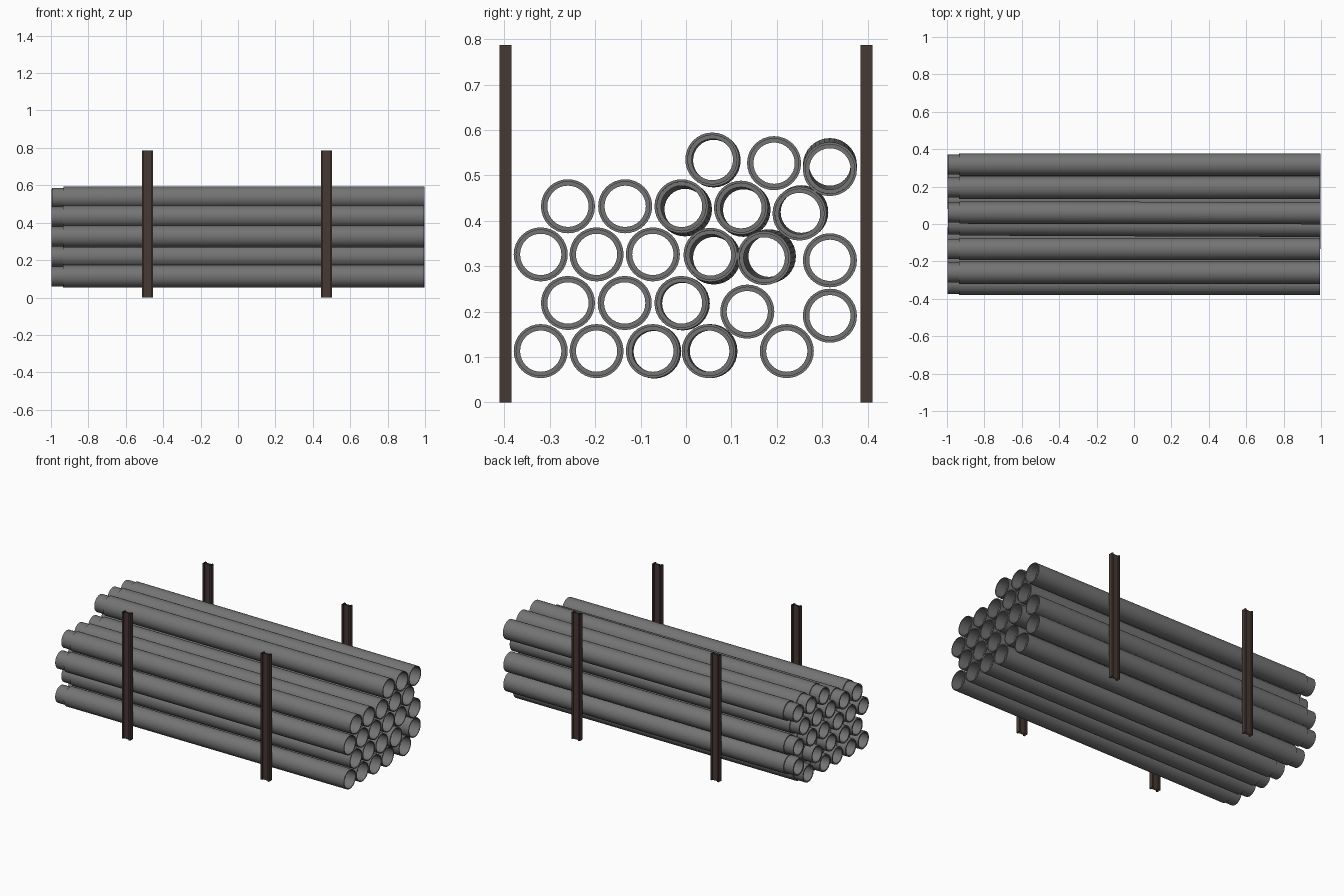
import bpy
import bmesh
import math
from mathutils import Vector

if "Cube" in bpy.data.objects:
    bpy.data.objects.remove(bpy.data.objects["Cube"])


def material(name, rgb):
    m = bpy.data.materials.new(name)
    m.diffuse_color = (*rgb, 1)
    m.use_nodes = True
    m.node_tree.nodes["Principled BSDF"].inputs["Base Color"].default_value = m.diffuse_color
    return m


GREY = material("pipe grey", (0.175, 0.175, 0.175))
BROWN = material("rusty brown", (0.062, 0.041, 0.033))


def finish(name, bm, mat):
    me = bpy.data.meshes.new(name)
    bm.to_mesh(me)
    bm.free()
    me.materials.append(mat)
    ob = bpy.data.objects.new(name, me)
    bpy.context.collection.objects.link(ob)
    return ob


# Lathe profile (x, radius): narrow spigot at -x, recessed socket at +x
R, SPIGOT, BORE = 0.0595, 0.0535, 0.0455
PROFILE = [(-0.998, BORE), (-0.998, SPIGOT), (-0.935, SPIGOT), (-0.935, R),
           (0.995, R), (0.995, 0.054), (0.93, 0.054), (0.93, BORE)]
SIDES = 32


def pipe(name, near, shift):
    """Pipe with its +x end at near (y, z); its -x end is moved by shift."""
    bm = bmesh.new()
    push = 0.003 if any(shift) else 0
    rings = []
    for x, r in PROFILE:
        t = (1 - x) / 2
        cy, cz = near[0] + shift[0] * t, near[1] + shift[1] * t
        rings.append([bm.verts.new(Vector((x + push, cy + r * math.cos(a), cz + r * math.sin(a))))
                      for a in (2 * math.pi * i / SIDES for i in range(SIDES))])
    for k in range(len(rings)):
        a, b = rings[k], rings[(k + 1) % len(rings)]
        for i in range(SIDES):
            j = (i + 1) % SIDES
            bm.faces.new((a[i], a[j], b[j], b[i]))
    bmesh.ops.recalc_face_normals(bm, faces=bm.faces)
    ob = finish(name, bm, GREY)
    bpy.ops.object.select_all(action='DESELECT')
    ob.select_set(True)
    bpy.context.view_layer.objects.active = ob
    bpy.ops.object.shade_smooth_by_angle(angle=math.radians(35))


# Neatly stacked pipes, then the loose, slightly skewed ones
straight = [(-0.32, .113), (-0.197, .113), (-0.26, .219), (-0.135, .219),
            (-0.32, .326), (-0.197, .326), (-0.073, .326), (-0.26, .432), (-0.134, .432),
            (0.222, .113), (0.135, .2), (0.317, .191), (0.317, .313), (0.194, .527)]
skewed = [((-0.073, .113), (.003, -.001)), ((0.05, .113), (.004, 0)),
          ((-0.01, .219), (.003, -.001)), ((0.054, .325), (.007, -.006)),
          ((0.172, .318), (.011, .004)), ((-0.01, .432), (.008, -.007)),
          ((0.121, .429), (.006, -.005)), ((0.25, .416), (.004, .003)),
          ((0.058, .535), (.003, -.002)), ((0.317, .514), (0, .009))]
pipes = [(p, (0, 0)) for p in straight] + skewed
for n, (p, s) in enumerate(pipes, 1):
    pipe(f"pipe_{n}", p, s)


# H-section stakes, open at the ends: flanges face x, groove faces y
def stake(name, cx, cy):
    w, d, f, web = 0.0285, 0.0135, 0.010, 0.005
    half = [(-w, -d), (-w + f, -d), (-w + f, -web), (w - f, -web), (w - f, -d), (w, -d)]
    outline = half + [(-x, -y) for x, y in half]
    bm = bmesh.new()
    low, high = [[bm.verts.new((cx + x, cy + y, z)) for x, y in outline] for z in (0, 0.787)]
    for i in range(len(outline)):
        j = (i + 1) % len(outline)
        bm.faces.new((low[i], low[j], high[j], high[i]))
    finish(name, bm, BROWN)


for side, cy in (("front", -0.3975), ("back", 0.3975)):
    for end, cx in (("left", -0.484), ("right", 0.473)):
        stake(f"{side}_{end}_stake", cx, cy)
